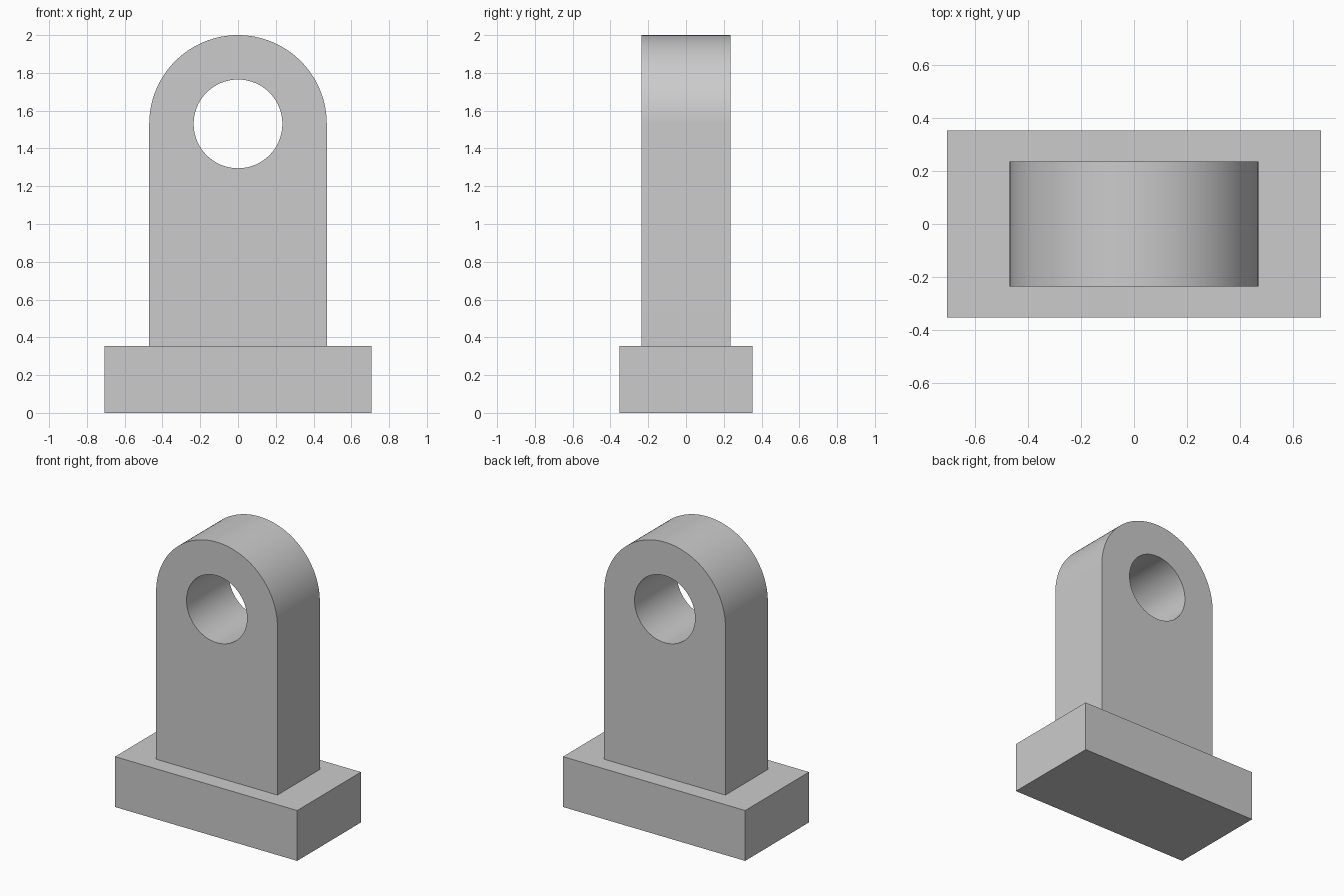
import bpy, bmesh
from math import sin, cos, pi, radians
from mathutils import Vector

cube = bpy.data.objects.get("Cube")
if cube:
    bpy.data.objects.remove(cube)

BASE = Vector((1.412, 0.706, 0.353))
RADIUS, HOLE, DEPTH = 0.47, 0.235, 0.47
AXIS_Z = 2 - RADIUS
SEGMENTS = 64

grey = bpy.data.materials.new("plain_grey")
grey.use_nodes = True
colour = (0.6, 0.6, 0.6, 1)
grey.diffuse_color = colour
grey.node_tree.nodes["Principled BSDF"].inputs["Base Color"].default_value = colour


def add_part(name, bm):
    bmesh.ops.recalc_face_normals(bm, faces=bm.faces)
    mesh = bpy.data.meshes.new(name)
    bm.to_mesh(mesh)
    bm.free()
    mesh.materials.append(grey)
    obj = bpy.data.objects.new(name, mesh)
    bpy.context.collection.objects.link(obj)
    return obj


def arc(radius, sweep, steps):
    """Points (x, z) around the hole axis, starting at +x."""
    return [(radius * cos(sweep * i / steps), AXIS_Z + radius * sin(sweep * i / steps))
            for i in range(steps + 1)]


def add_loop(bm, points):
    verts = [bm.verts.new((x, -DEPTH / 2, z)) for x, z in points]
    return [bm.edges.new((v, verts[i - 1])) for i, v in enumerate(verts)]


# Base block
bm = bmesh.new()
bmesh.ops.create_cube(bm, size=1)
bmesh.ops.scale(bm, vec=BASE, verts=bm.verts)
bmesh.ops.translate(bm, vec=(0, 0, BASE.z / 2), verts=bm.verts)
add_part("base_block", bm)

# Upright lug: round-topped plate with a through hole
bm = bmesh.new()
outline = arc(RADIUS, pi, SEGMENTS) + [(-RADIUS, BASE.z), (RADIUS, BASE.z)]
edges = add_loop(bm, outline) + add_loop(bm, arc(HOLE, 2 * pi, SEGMENTS)[:-1])
bmesh.ops.triangle_fill(bm, edges=edges, use_beauty=True)
result = bmesh.ops.extrude_face_region(bm, geom=bm.faces[:], use_keep_orig=True)
moved = [g for g in result["geom"] if isinstance(g, bmesh.types.BMVert)]
bmesh.ops.translate(bm, vec=(0, DEPTH, 0), verts=moved)
# Merge each flat side's triangles where possible
bmesh.ops.dissolve_limit(bm, angle_limit=radians(0.5), verts=bm.verts, edges=bm.edges)
lug = add_part("upright_lug", bm)

bpy.ops.object.select_all(action="DESELECT")
lug.select_set(True)
bpy.context.view_layer.objects.active = lug
bpy.ops.object.shade_smooth_by_angle(angle=radians(30))
